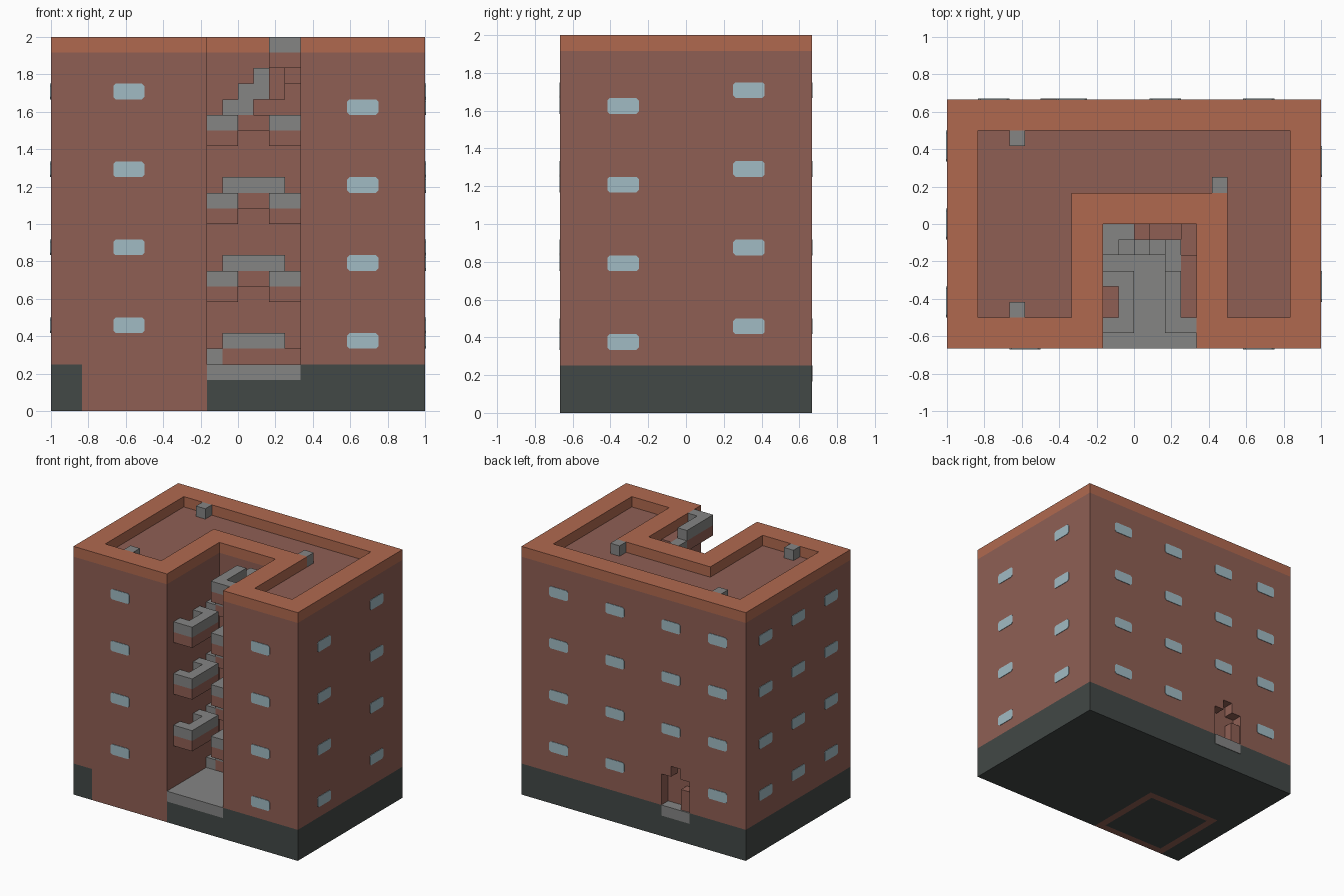
import bpy
import bmesh
from mathutils import Vector

cube = bpy.data.objects.get("Cube")
if cube:
    bpy.data.objects.remove(cube, do_unlink=True)

U = 1 / 12  # one building block; plan runs 24 x 16 blocks, 24 high


def pos(x, y, z):
    return Vector(((x - 12) * U, (y - 8) * U, z * U))


def linear(c):
    c /= 255
    return c / 12.92 if c <= 0.04045 else ((c + 0.055) / 1.055) ** 2.4


def material(name, r, g, b):
    m = bpy.data.materials.new(name)
    m.use_nodes = True
    col = (linear(r), linear(g), linear(b), 1)
    m.diffuse_color = col
    bsdf = next(n for n in m.node_tree.nodes if n.type == 'BSDF_PRINCIPLED')
    bsdf.inputs["Base Color"].default_value = col
    return m


brick = material("brick", 143, 95, 84)
terracotta = material("terracotta", 176, 105, 79)
dark = material("dark_stone", 66, 72, 70)
grey = material("grey_stone", 133, 133, 132)
glass = material("pale_glass", 161, 187, 196)


def finish(name, bm, *mats):
    bmesh.ops.recalc_face_normals(bm, faces=bm.faces)
    me = bpy.data.meshes.new(name)
    bm.to_mesh(me)
    bm.free()
    for m in mats:
        me.materials.append(m)
    ob = bpy.data.objects.new(name, me)
    bpy.context.collection.objects.link(ob)
    return ob


def add_prism(bm, base, shift):
    """Extrude a closed outline of points along a vector."""
    lo = [bm.verts.new(p) for p in base]
    hi = [bm.verts.new(p + shift) for p in base]
    bm.faces.new(lo)
    bm.faces.new(hi)
    for i in range(len(lo)):
        j = (i + 1) % len(lo)
        bm.faces.new((lo[i], lo[j], hi[j], hi[i]))


def prism(name, plan, z0, z1, mat):
    bm = bmesh.new()
    add_prism(bm, [pos(x, y, z0) for x, y in plan], Vector((0, 0, (z1 - z0) * U)))
    return finish(name, bm, mat)


def boxes(name, mat, *spans):
    """Each span is x0, x1, y0, y1, z0, z1 in blocks."""
    bm = bmesh.new()
    for x0, x1, y0, y1, z0, z1 in spans:
        plan = [(x0, y0), (x1, y0), (x1, y1), (x0, y1)]
        add_prism(bm, [pos(x, y, z0) for x, y in plan], Vector((0, 0, (z1 - z0) * U)))
    return finish(name, bm, mat)


# Main walls around the courtyard
outer = [(0, 0), (10, 0), (10, 8), (16, 8), (16, 0), (24, 0), (24, 16), (0, 16)]
inner = [(2, 2), (8, 2), (8, 10), (18, 10), (18, 2), (22, 2), (22, 14), (2, 14)]
walls = prism("walls", outer, 3, 23, brick)

# Stepped doorway cut into the back wall
door = [(6, 3), (9, 3), (9, 6), (8, 6), (8, 7), (7, 7), (7, 6), (6, 6)]
bm = bmesh.new()
add_prism(bm, [pos(x, 15, z) for x, z in door], Vector((0, 2 * U, 0)))
cutter = finish("doorway_cutter", bm, brick)
cutter.hide_render = True
cutter.hide_viewport = True
cut = walls.modifiers.new("doorway", 'BOOLEAN')
cut.operation = 'DIFFERENCE'
cut.solver = 'EXACT'
cut.object = cutter
boxes("doorway_block", brick, (6, 7, 15, 15.9, 3, 5))
boxes("doorway_sill", grey, (6, 9, 15, 16.05, 2, 3.02))

# Roof parapet ring
bm = bmesh.new()
rings = [[bm.verts.new(pos(x, y, z)) for x, y in plan]
         for plan, z in ((outer, 23), (outer, 24), (inner, 24), (inner, 23))]
for k in range(4):
    a, b = rings[k], rings[(k + 1) % 4]
    for i in range(8):
        j = (i + 1) % 8
        bm.faces.new((a[i], a[j], b[j], b[i]))
finish("parapet", bm, terracotta)

# Roof vents
boxes("roof_vents", grey, *[(x, x + 1, y, y + 1, 23, 24) for x, y in ((4, 13), (4, 2), (17, 10))])

# Plinth, leaving out the front left wing and a lowered courtyard bed
prism("plinth", [(0, 0), (2, 0), (2, 8), (16, 8), (16, 0), (24, 0), (24, 16), (0, 16)], 0, 3, dark)
boxes("courtyard_bed", dark, (10, 16, 0, 8, 0, 2))
boxes("courtyard_floor", grey, (10, 16, 0, 8, 2, 3))

# Brick wing reaching the ground, dark inset underneath
wing = boxes("ground_wing", brick, (2, 10, 0, 8, 0, 3))
wing.data.materials.append(dark)
bm = bmesh.new()
bm.from_mesh(wing.data)
under = [f for f in bm.faces if f.normal.z < -0.9]
bmesh.ops.inset_region(bm, faces=under, thickness=U)
under[0].material_index = 1
bm.to_mesh(wing.data)
bm.free()

# Balconies on both courtyard walls
for z in (7, 12, 17, 22):
    boxes("right_balcony_floor", brick, (14, 16, 1, 5, z, z + 1))
    boxes("right_balcony_rail", grey, (14, 16, 1, 2, z + 1, z + 2), (14, 15, 2, 5, z + 1, z + 2))
    if z < 20:
        boxes("left_balcony_floor", brick, (10, 12, 1, 5, z, z + 1))
        boxes("left_balcony_rail", grey, (10, 12, 1, 2, z + 1, z + 2),
              (11, 12, 2, 4, z + 1, z + 2), (10, 12, 4, 5, z + 1, z + 2))

# Walkways along the back of the courtyard
for z in (3, 8, 13, 18):
    boxes("walkway", brick, (11, 16, 6, 7, z, z + 1), (12, 16, 7, 8, z, z + 1))
    boxes("landing", grey, (10, 11, 6, 8, z, z + 1), (11, 12, 7, 8, z, z + 1))
    if z < 18:
        boxes("walkway_rail", grey, (11, 15, 6, 7, z + 1, z + 2))

# Top stair winding up to the highest balcony
boxes("top_stair", brick, (12, 13, 7, 8, 19, 20), (13, 15, 7, 8, 20, 21),
      (15, 16, 6, 8, 21, 22), (15, 16, 4, 6, 22, 23), (14, 15, 5, 7, 20, 22))
boxes("top_stair_rail", grey, (11, 12, 6, 7, 19, 20), (12, 13, 6, 7, 19, 21),
      (13, 14, 6, 7, 20, 22), (14, 15, 5, 7, 22, 23))


# Windows: thin plates with clipped corners, two blocks wide, one high
def windows(name, start, along, out, columns):
    bm = bmesh.new()
    c = 0.15
    shape = [(c, 0), (2 - c, 0), (2, c), (2, 1 - c), (2 - c, 1), (c, 1), (0, 1 - c), (0, c)]
    for offset, levels in columns:
        for z in levels:
            pts = [start + along * (offset + s) * U + Vector((0, 0, (z + t) * U)) for s, t in shape]
            add_prism(bm, pts, out * 0.004)
    return finish(name, bm, glass)


X, Y = Vector((1, 0, 0)), Vector((0, 1, 0))
low, high = range(4, 20, 5), range(5, 21, 5)
windows("front_windows", pos(0, 0, 0), X, -Y, [(4, high), (19, low)])
windows("back_windows", pos(0, 16, 0), X, Y, [(2, high), (7, high[1:]), (13, high), (19, high)])
windows("left_side_windows", pos(24, 0, 0), Y, X, [(3, low), (11, high)])
windows("right_side_windows", pos(0, 0, 0), Y, -X, [(2, high), (7, high), (12, high)])
